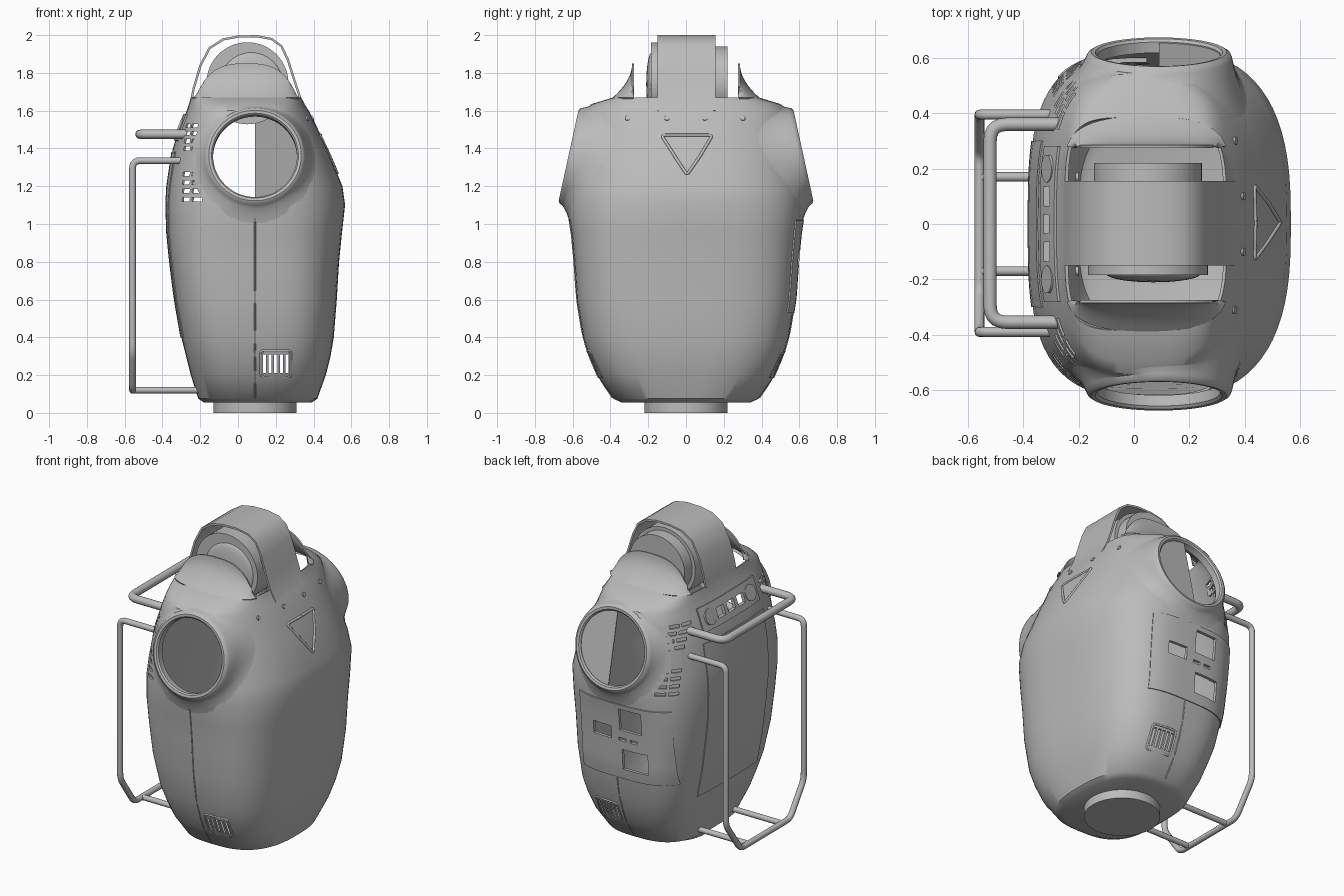
import bpy, bmesh, math
from mathutils import Matrix, Vector

if "Cube" in bpy.data.objects:
    bpy.data.objects.remove(bpy.data.objects["Cube"])

MAT = bpy.data.materials.new("plain grey")
MAT.diffuse_color = (0.5, 0.5, 0.5, 1)
MAT.use_nodes = True
MAT.node_tree.nodes["Principled BSDF"].inputs["Base Color"].default_value = MAT.diffuse_color
CX = 0.09  # centre line of the shell

# Shell sections: z, left x, right x, half depth, roundness
ROWS = [(0.055, -0.18, 0.39, 0.34, 2.5), (0.075, -0.21, 0.42, 0.385, 2.6),
        (0.2, -0.25, 0.465, 0.47, 2.85), (0.3, -0.275, 0.49, 0.512, 3.0),
        (0.4, -0.30, 0.507, 0.545, 3.1), (0.6, -0.335, 0.523, 0.578, 3.15),
        (0.8, -0.36, 0.535, 0.592, 3.1), (0.95, -0.375, 0.55, 0.606, 3.0),
        (1.1, -0.38, 0.567, 0.63, 2.7), (1.2, -0.375, 0.553, 0.625, 2.55),
        (1.4, -0.345, 0.47, 0.59, 2.5), (1.52, -0.305, 0.415, 0.563, 2.5),
        (1.6, -0.272, 0.375, 0.545, 2.6), (1.635, -0.26, 0.352, 0.5, 2.8),
        (1.67, -0.25, 0.335, 0.385, 4)]
BOXY = 1.2  # the left half is squarer than the right half


def section(z):
    for a, b in zip(ROWS, ROWS[1:]):
        if z <= b[0]:
            t = max(0, (z - a[0]) / (b[0] - a[0]))
            return [p + (q - p) * t for p, q in zip(a, b)][1:]
    return ROWS[-1][1:]


def skin_y(x, z):
    x0, x1, h, n = section(z)
    u = (x - (x0 + x1) / 2) / ((x1 - x0) / 2)
    n *= BOXY if u < 0 else 1
    return h * (1 - min(1, abs(u)) ** n) ** (1 / n)


def skin_x(y, z, side):
    x0, x1, h, n = section(z)
    n *= BOXY if side < 0 else 1
    w = (1 - min(1, abs(y / h)) ** n) ** (1 / n)
    return (x0 + x1) / 2 + side * w * (x1 - x0) / 2


def active(ob):
    bpy.ops.object.select_all(action='DESELECT')
    ob.select_set(True)
    bpy.context.view_layer.objects.active = ob


def finish(name, bm, thick=0, offset=-1, cutter=None, recalc=False):
    if recalc:
        bmesh.ops.recalc_face_normals(bm, faces=bm.faces)
    me = bpy.data.meshes.new(name)
    bm.to_mesh(me)
    bm.free()
    ob = bpy.data.objects.new(name, me)
    bpy.context.collection.objects.link(ob)
    me.materials.append(MAT)
    active(ob)
    if thick:
        m = ob.modifiers.new("thickness", 'SOLIDIFY')
        m.thickness, m.offset = thick, offset
        bpy.ops.object.modifier_apply(modifier=m.name)
    if cutter:
        m = ob.modifiers.new("openings", 'BOOLEAN')
        m.operation, m.solver, m.object = 'DIFFERENCE', 'EXACT', cutter
        bpy.ops.object.modifier_apply(modifier=m.name)
    active(ob)
    bpy.ops.object.shade_smooth_by_angle(angle=math.radians(35))
    return ob


def grid(rows, close=False):
    bm = bmesh.new()
    vs = [[bm.verts.new(p) for p in r] for r in rows]
    n = len(vs[0])
    for a, b in zip(vs, vs[1:]):
        for j in range(n if close else n - 1):
            k = (j + 1) % n
            bm.faces.new((a[j], a[k], b[k], b[j]))
    return bm, vs


def box(bm, pos, size, turn=0):
    mat = Matrix.Translation(pos) @ Matrix.Rotation(turn, 4, 'Z') @ Matrix.Diagonal((*size, 1))
    bmesh.ops.create_cube(bm, size=1, matrix=mat)


def rod(bm, pos, axis, r, depth, n=48):
    mat = Matrix.Translation(pos) @ Vector(axis).to_track_quat('Z', 'Y').to_matrix().to_4x4()
    bmesh.ops.create_cone(bm, cap_ends=True, segments=n, radius1=r, radius2=r, depth=depth, matrix=mat)


def tube(name, pts, r, bend=0.05):
    # Round the corners of the path, then sweep a circle along it
    pts = [Vector(p) for p in pts]
    path = [pts[0]]
    for a, b, c in zip(pts, pts[1:], pts[2:]):
        p, q = b + (a - b).normalized() * bend, b + (c - b).normalized() * bend
        path += [p * (1 - t) ** 2 + b * 2 * t * (1 - t) + q * t * t for t in (0, .2, .4, .6, .8, 1)]
    path.append(pts[-1])
    cu = bpy.data.curves.new(name, 'CURVE')
    cu.dimensions, cu.bevel_depth, cu.bevel_resolution, cu.use_fill_caps = '3D', r, 4, True
    sp = cu.splines.new('POLY')
    sp.points.add(len(path) - 1)
    for s, p in zip(sp.points, path):
        s.co = (*p, 1)
    ob = bpy.data.objects.new(name, cu)
    bpy.context.collection.objects.link(ob)
    cu.materials.append(MAT)
    active(ob)
    bpy.ops.object.convert(target='MESH')
    bpy.ops.object.shade_smooth_by_angle(angle=math.radians(40))


def span(a, b, n):
    return [a + (b - a) * i / n for i in range(n + 1)]


# Cutters: arm holes, vent slots, panel windows
ARM_Y, ARM_Z = 0.61, 1.36
cut = bmesh.new()
for s in (-1, 1):
    rod(cut, (CX, s * ARM_Y, ARM_Z), (0, s * 0.977, 0.214), 0.228, 0.4, 64)
    for i in range(5):  # low vents
        box(cut, (0.14 + i * 0.03, s * skin_y(0.2, 0.26), 0.26), (0.017, 0.12, 0.1))
    for z in (1.13, 1.175, 1.22, 1.265, 1.4, 1.44, 1.48, 1.52):  # corner vents
        y = skin_y(-0.25, z)
        for k in (-1, 1):
            box(cut, (-0.25 + k * 0.025, s * (y + k * 0.03), z), (0.062, 0.1, 0.02), s * 0.88)
for x, z, w, h in ((-0.03, 0.92, 0.15, 0.14), (0.17, 0.82, 0.13, 0.08), (-0.05, 0.66, 0.17, 0.13),
                   (0.03, 0.79, 0.05, 0.02), (-0.05, 0.79, 0.05, 0.02)):
    box(cut, (x, 0.58, z), (w, 0.2, h))
for y in (-0.1, 0, 0.1):
    box(cut, (-0.31, y, 1.51), (0.15, 0.07, 0.06))
cutter = finish("opening_cutter", cut)
cutter.hide_render = True

# Main shell
loops = []
for z, x0, x1, h, n in ROWS:
    ring = []
    for i in range(72):
        c, s = math.cos(math.tau * i / 72), math.sin(math.tau * i / 72)
        e = 2 / (n * BOXY if c < 0 else n)
        ring.append(((x0 + x1) / 2 + (x1 - x0) / 2 * math.copysign(abs(c) ** e, c),
                     h * math.copysign(abs(s) ** e, s), z))
    loops.append(ring)
bm, vs = grid(loops, True)
bm.faces.new(vs[0][::-1])
finish("body_shell", bm, 0.012, -1, cutter)


# Arm hole rims: rounded lip, then a hollow skirt that meets the shell
def lip(r, d, a):
    return Vector((CX + r * math.cos(a), ARM_Y + 0.977 * d - 0.214 * r * math.sin(a),
                   ARM_Z + 0.214 * d + 0.977 * r * math.sin(a)))


angles = [math.tau * i / 64 for i in range(64)]
for s, side in ((-1, "front"), (1, "back")):
    rows = [[lip(r, d, a) for a in angles]
            for r, d in ((0.222, -0.04), (0.222, 0.0), (0.23, 0.01), (0.245, 0.012), (0.258, 0.004))]
    for t in span(0, 1, 6):
        row = []
        for a in angles:
            c, n = math.cos(a), math.sin(a)
            p0 = lip(0.265, -0.012, a)
            x, z = CX + 0.345 * c, ARM_Z + (0.265 if n > 0 else 0.38) * n
            p2 = Vector((x, skin_y(x, z) - 0.003, z))
            p1 = p0.lerp(p2, 0.3)
            p1.y = min(p0.y, max(p2.y, skin_y(p1.x, p1.z) + 0.004))
            row.append(p0 * (1 - t) ** 2 + p1 * 2 * t * (1 - t) + p2 * t * t)
        rows.append(row)
    bm, _ = grid([[(p.x, s * p.y, p.z) for p in r] for r in rows], True)
    finish(side + "_arm_rim", bm, recalc=True)
    # Centre seam below each arm hole
    tube(side + "_seam", [(CX, s * skin_y(CX, z), z) for z in span(0.08, 1.08, 14)], 0.004, 0.01)

# Half cover inside the back arm hole
bm = bmesh.new()
bm.faces.new([bm.verts.new(lip(0.224, -0.01, a)) for a in span(-math.pi / 2, math.pi / 2, 24)])
finish("half_cover", bm, 0.006)

# Back panel with windows
bm, _ = grid([[(x, skin_y(x, z), z) for x in span(-0.27, 0.34, 24)] for z in span(0.53, 1.02, 12)])
finish("back_panel", bm, 0.014, 0, cutter)

# Left door and control strip
bm, _ = grid([[(skin_x(y, z, -1), y, z) for y in span(-0.3, 0.3, 20)] for z in span(0.4, 1.38, 16)])
finish("left_door", bm, 0.01, 0)
bm, _ = grid([[(skin_x(y, z, -1), y, z) for y in span(-0.28, 0.28, 20)] for z in span(1.44, 1.58, 4)])
finish("control_strip", bm, 0.018, 0, cutter)
bm = bmesh.new()
for y in (-0.2, 0.2):
    rod(bm, (skin_x(y, 1.51, -1), y, 1.51), (-0.93, 0, 0.37), 0.05, 0.03, 32)
finish("control_lamps", bm)

# Right side bolts and triangular badge outline
bm = bmesh.new()
for y in (-0.31, -0.1, 0.1, 0.3):
    rod(bm, (skin_x(y, 1.56, 1), y, 1.56), (0.9, 0, 0.4), 0.014, 0.012, 16)
finish("side_bolts", bm)
tube("triangle_badge", [(skin_x(y, z, 1), y, z) for y, z in
                        ((0.01, 1.47), (-0.13, 1.47), (-0.06, 1.36), (0.005, 1.26),
                         (0.075, 1.36), (0.14, 1.47), (0.01, 1.47))], 0.008, 0.02)

# Low vent frames
for s, side in ((-1, "front"), (1, "back")):
    tube(side + "_vent_frame", [(x, s * skin_y(x, z), z) for x, z in
                                ((0.2, 0.33), (0.12, 0.33), (0.12, 0.19), (0.28, 0.19), (0.28, 0.33), (0.2, 0.33))],
         0.006, 0.02)

# Hood band across the neck opening
arch = [(-0.264, 1.6), (-0.24, 1.72), (-0.205, 1.84), (-0.155, 1.935), (-0.08, 1.983), (0.0, 1.998),
        (0.1, 2.0), (0.18, 1.985), (0.235, 1.945), (0.27, 1.87), (0.308, 1.75), (0.335, 1.67), (0.372, 1.6)]
bm, _ = grid([[(x, y, z) for x, z in arch] for y in (-0.15, 0.155)])
finish("hood_band", bm, 0.012, -1)

# Curved collars in front of and behind the hood
for s, side in ((-1, "front"), (1, "back")):
    rows = []
    for t in span(0, 1, 8):
        row = []
        for u in span(-1, 1, 32):
            h = (1 - abs(u) ** 2.8) ** 0.6
            row.append((0.045 + u * (0.285 - 0.03 * t), s * (0.28 + 0.105 * h * (1 - t) ** 2),
                        1.665 + 0.185 * h * t))
        rows.append(row)
    bm, _ = grid(rows)
    finish(side + "_collar", bm, 0.01, 0)

# Round core under the hood
bm = bmesh.new()
rod(bm, (0.05, -0.02, 1.745), (0, 1, 0), 0.217, 0.33, 64)
rod(bm, (0.05, 0.17, 1.745), (0, 1, 0), 0.195, 0.1, 64)
bmesh.ops.create_uvsphere(bm, u_segments=32, v_segments=16, radius=0.17,
                          matrix=Matrix.Translation((0.07, -0.18, 1.74)) @ Matrix.Diagonal((1, 0.18, 1, 1)))
finish("hood_core", bm)

# Bottom mount
bm = bmesh.new()
rod(bm, (CX, 0, 0.035), (0, 0, 1), 0.22, 0.07, 64)
finish("bottom_mount", bm)

# Carry handle and guard frame on the left
tube("carry_handle", [(-0.27, -0.355, 1.475), (-0.52, -0.355, 1.475), (-0.52, 0.36, 1.475), (-0.27, 0.36, 1.475)],
     0.024, 0.06)
tube("guard_frame", [(-0.28, -0.39, 1.335), (-0.558, -0.39, 1.335), (-0.558, -0.39, 0.32), (-0.558, -0.25, 0.12),
                     (-0.558, 0.25, 0.12), (-0.558, 0.395, 0.32), (-0.558, 0.395, 1.335), (-0.28, 0.395, 1.335)],
     0.018, 0.04)
for y, side in ((-0.17, "front"), (0.17, "back")):
    tube(side + "_guard_leg", [(-0.558, y, 0.12), (-0.2, y, 0.12)], 0.017)
bpy.data.objects.remove(cutter)
